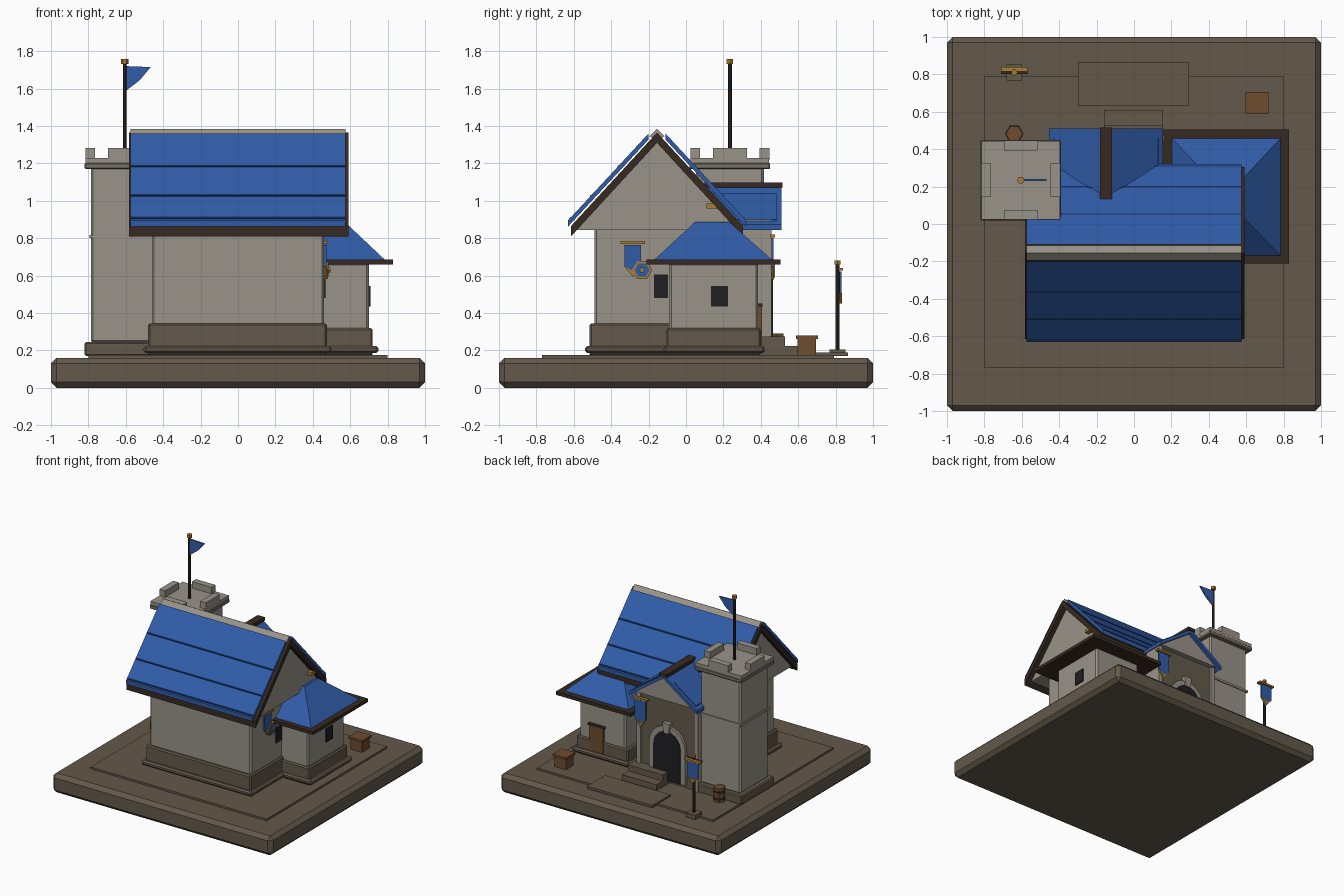
import bpy, bmesh, math

cube = bpy.data.objects.get("Cube")
if cube:
    bpy.data.objects.remove(cube, do_unlink=True)


def material(name, r, g, b):
    m = bpy.data.materials.new(name)
    m.use_nodes = True
    m.diffuse_color = (r, g, b, 1)
    m.node_tree.nodes["Principled BSDF"].inputs["Base Color"].default_value = (r, g, b, 1)
    return m


STONE = material("pale stone", .32, .295, .25)
TRIM = material("weathered stone", .19, .165, .13)
EARTH = material("brown stone", .125, .1, .069)
BLUE = material("blue roof", .03, .107, .39)
SEAM = material("dark blue seam", .008, .03, .12)
TIMBER = material("dark timber", .038, .023, .015)
WOOD = material("brown wood", .156, .075, .028)
GOLD = material("gold", .4, .21, .035)
BLACK = material("dark opening", .014, .014, .016)


def finish(name, bm, mat, bevel=0):
    bmesh.ops.recalc_face_normals(bm, faces=bm.faces)
    me = bpy.data.meshes.new(name)
    bm.to_mesh(me)
    bm.free()
    ob = bpy.data.objects.new(name, me)
    bpy.context.collection.objects.link(ob)
    me.materials.append(mat)
    if bevel:
        mod = ob.modifiers.new("edge", "BEVEL")
        mod.width, mod.segments = bevel, 1
    return ob


def loft(name, low, high, mat, bevel=0):
    """Solid between two matching rings of points."""
    bm = bmesh.new()
    a = [bm.verts.new(p) for p in low]
    b = [bm.verts.new(p) for p in high]
    n = len(a)
    bm.faces.new(a)
    bm.faces.new(b[::-1])
    for i in range(n):
        j = (i + 1) % n
        bm.faces.new((a[i], b[i], b[j], a[j]))
    return finish(name, bm, mat, bevel)


def prism(name, axis, pts, a, b, mat, bevel=0):
    """Outline (u, v) extruded along an axis from a to b."""
    place = {"x": lambda u, v, t: (t, u, v),
             "y": lambda u, v, t: (u, t, v),
             "z": lambda u, v, t: (u, v, t)}[axis]
    return loft(name, [place(u, v, a) for u, v in pts],
                [place(u, v, b) for u, v in pts], mat, bevel)


def rect(x0, x1, y0, y1):
    return [(x0, y0), (x1, y0), (x1, y1), (x0, y1)]


def box(name, x0, x1, y0, y1, z0, z1, mat, bevel=0):
    return prism(name, "z", rect(x0, x1, y0, y1), z0, z1, mat, bevel)


def ring(u, v, r, n=6, turn=0.0):
    return [(u + r * math.cos(turn + math.tau * i / n),
             v + r * math.sin(turn + math.tau * i / n)) for i in range(n)]


def slope(name, axis, mid, side, d0, d1, z0, pitch, thick, a, b, mat):
    """Sloping slab on one side of a ridge."""
    pts = [(mid + side * d0, z0 - pitch * d0), (mid + side * d1, z0 - pitch * d1),
           (mid + side * d1, z0 - pitch * d1 - thick), (mid + side * d0, z0 - pitch * d0 - thick)]
    return prism(name, axis, pts, a, b, mat)


def banner(name, axis, u, top, w, h, a, b):
    """Pointed cloth with a gold tip, hung from a gold rod."""
    k = top - h * .72
    tip = top - h
    prism(name + "_cloth", axis, [(u - w, top), (u + w, top), (u + w, k), (u, tip), (u - w, k)], a, b, BLUE)
    prism(name + "_tip", axis, [(u - w, k), (u, tip + .02), (u + w, k), (u, tip - .012)], a - .003, b + .003, GOLD)
    prism(name + "_rod", axis, rect(u - w - .02, u + w + .02, top + .005, top + .02), a - .008, b + .008, GOLD)


# Ground
box("ground_base", -1, 1, -1, 1, 0, .16, EARTH, .03)
box("yard", -.8, .8, -.77, .79, .155, .176, EARTH)
box("path_slab", -.3, .295, .63, .865, .17, .19, EARTH)
box("upper_step", -.16, .155, .4, .53, .17, .275, EARTH)
box("lower_step", -.16, .155, .5, .61, .17, .225, EARTH)

# Hall walls and footings
MID = -.155
box("hall_plinth", -.505, .5, -.54, .22, .185, .225, EARTH, .012)
box("hall_footing", -.48, .475, -.515, .2, .17, .345, EARTH, .01)
box("hall_walls", -.46, .46, -.49, .18, .3, .87, STONE, .012)
prism("hall_gable", "x", [(MID - .43, .845), (MID + .43, .845), (MID, 1.32)], -.55, .55, STONE)

# Hall roof
for s, side in ((-1, "front"), (1, "back")):
    slope("hall_roof_boards_" + side, "x", MID, s, 0, .46, 1.365, 1.088, .055, -.582, .592, TIMBER)
    slope("hall_roof_" + side, "x", MID, s, .045, .475, 1.409, 1.08, .033, -.575, .575, BLUE)
    for d in (.205, .35, .462):
        slope("roof_seam_" + side, "x", MID, s, d, d + .007, 1.414, 1.08, .012, -.574, .574, SEAM)
prism("hall_ridge_cap", "x", [(MID - .04, 1.345), (MID, 1.385), (MID + .04, 1.345), (MID, 1.32)],
      -.575, .575, STONE)
box("gable_bracket", .54, .59, .11, .17, .96, .985, GOLD)

# Side wing with hipped roof
box("wing_plinth", .23, .75, -.12, .42, .185, .225, EARTH, .012)
box("wing_footing", .25, .72, -.105, .4, .17, .32, EARTH, .01)
box("wing_walls", .28, .7, -.09, .385, .3, .67, STONE, .012)
box("wing_eaves", .15, .83, -.21, .505, .66, .687, TIMBER)
loft("wing_roof", [(x, y, .685) for x, y in rect(.2, .785, -.17, .46)],
     [(x, y, .888) for x, y in rect(.42, .57, .05, .23)], BLUE)
box("wing_window", .695, .708, .135, .225, .435, .545, BLACK)
box("wing_door", .47, .6, .38, .405, .23, .435, WOOD)
box("wing_door_lintel", .46, .61, .38, .408, .435, .45, TIMBER)

# Entrance porch
PX = -.15
box("porch_walls", PX - .27, PX + .27, .12, .44, .17, .88, EARTH)
for s in (-1, 1):
    c = PX + s * .262
    box("porch_pilaster", c - .018, c + .018, .3, .458, .17, .9, STONE)
    slope("porch_roof", "y", PX, s, 0, .305, 1.087, .7, .03, .1, .51, BLUE)
    slope("porch_roof_panel", "y", PX, s, .08, .28, 1.095, .7, .01, .15, .485, BLUE)
prism("porch_gable", "y", [(PX - .285, .865), (PX + .285, .865), (PX, 1.065)], .3, .48, STONE)
box("porch_ridge_beam", PX - .033, PX + .033, .1, .517, 1.07, 1.098, TIMBER)


def arch(r, foot, spring):
    return [(PX - r, foot)] + [(PX - r * math.cos(math.pi * i / 10), spring + r * math.sin(math.pi * i / 10))
                               for i in range(11)] + [(PX + r, foot)]


prism("door_surround", "y", arch(.165, .2, .48), .43, .46, STONE)
prism("doorway", "y", arch(.122, .2, .48), .43, .466, BLACK)
prism("keystone", "y", [(PX - .022, .59), (PX + .022, .59), (PX + .034, .675), (PX - .034, .675)],
      .43, .475, STONE)
banner("porch_banner", "y", .09, .8, .05, .21, .458, .468)

# Corner tower
TX, TY = -.605, .235
for name, half, z0, z1, mat, bev in (
        ("tower_footing", .215, .17, .245, EARTH, .008), ("tower_walls", .182, .24, 1.19, STONE, .012),
        ("tower_band", .19, .8, .818, STONE, 0), ("tower_moulding", .215, 1.17, 1.203, TRIM, .006),
        ("tower_cap", .21, 1.2, 1.23, STONE, 0)):
    box(name, TX - half, TX + half, TY - half, TY + half, z0, z1, mat, bev)
for s in (-1, 1):
    c = TX + s * .185
    box("merlon_side", c - .026, c + .026, TY - .09, TY + .09, 1.22, 1.283, STONE)
    c = TY + s * .185
    box("merlon_end", TX - .09, TX + .09, c - .026, c + .026, 1.22, 1.283, STONE)
prism("flag_pole", "z", ring(TX, TY, .01, 8), 1.22, 1.74, TIMBER)
prism("flag_finial", "z", ring(TX, TY, .02), 1.732, 1.757, GOLD)
prism("flag", "y", [(TX + .008, 1.72), (TX + .138, 1.715), (TX + .08, 1.645), (TX + .008, 1.59)],
      TY - .005, TY + .005, BLUE)

# Decorations on the hall side wall
banner("wall_banner", "x", -.285, .765, .045, .16, .458, .472)
prism("shield_rim", "x", ring(-.235, .63, .054), .45, .48, GOLD)
prism("shield_face", "x", ring(-.235, .63, .04), .46, .485, BLUE)
prism("shield_boss", "x", ring(-.235, .63, .014), .46, .495, GOLD)
box("hall_window", .455, .468, -.17, -.095, .48, .605, BLACK)

# Crate and barrel
box("crate", .605, .71, .597, .695, .17, .27, WOOD)
box("crate_lid", .595, .718, .587, .705, .262, .28, WOOD)
BX, BY = -.64, .482
prism("barrel", "z", ring(BX, BY, .045), .17, .29, WOOD)
for z in (.195, .25):
    prism("barrel_hoop", "z", ring(BX, BY, .05), z, z + .014, TIMBER)

# Banner post
SX, SY = -.64, .81
box("post_foot", SX - .042, SX + .042, SY - .042, SY + .042, .17, .205, EARTH)
prism("post", "z", ring(SX, SY, .01, 8), .2, .665, TIMBER)
prism("post_finial", "z", ring(SX, SY, .017), .66, .68, GOLD)
box("post_crossbar", SX - .07, SX + .07, SY - .008, SY + .008, .628, .643, TIMBER)
banner("post_banner", "y", SX, .622, .05, .16, SY + .012, SY + .022)
